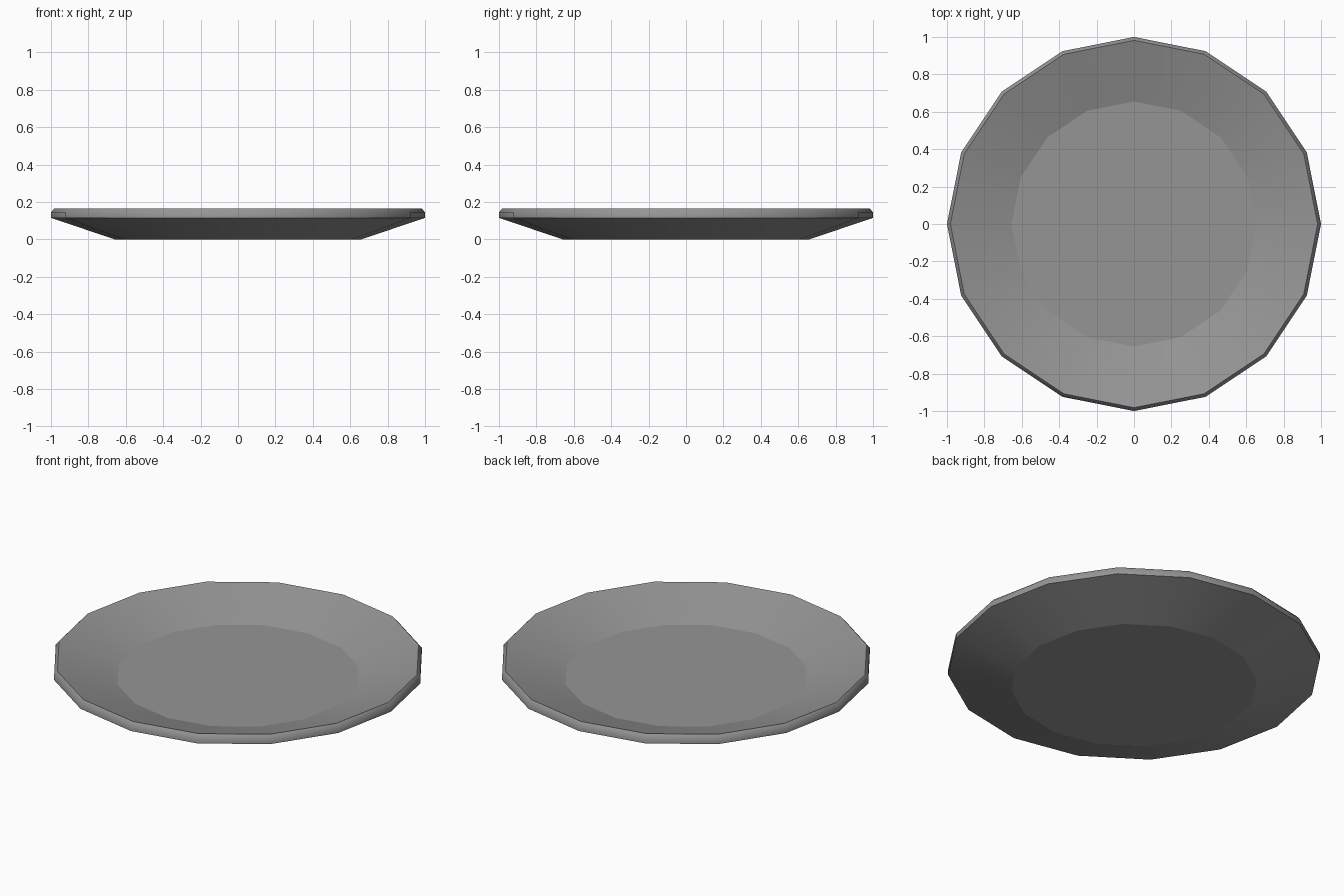
import bpy
import bmesh
import math

cube = bpy.data.objects.get("Cube")
if cube:
    bpy.data.objects.remove(cube, do_unlink=True)

SIDES = 16

# One grey material for the whole plate
grey = bpy.data.materials.new("plain grey")
grey.use_nodes = True
colour = (0.3, 0.3, 0.3, 1)
grey.diffuse_color = colour
bsdf = next(n for n in grey.node_tree.nodes if n.type == 'BSDF_PRINCIPLED')
bsdf.inputs["Base Color"].default_value = colour

# Cross-section from underside to floor: radius, height, sharp crease
profile = [
    (0.66, 0.0, True),      # base edge
    (1.0, 0.115, True),     # underside of the rim
    (1.0, 0.145, False),    # outer rim
    (0.982, 0.165, True),   # top of the rim
    (0.655, 0.06, True),    # floor edge
]

bm = bmesh.new()
rings = []
for radius, height, sharp in profile:
    ring = []
    for i in range(SIDES):
        a = math.tau * i / SIDES
        ring.append(bm.verts.new((radius * math.cos(a), radius * math.sin(a), height)))
    rings.append(ring)

# Walls between neighbouring rings
for low, high in zip(rings, rings[1:]):
    for i in range(SIDES):
        j = (i + 1) % SIDES
        bm.faces.new((low[i], low[j], high[j], high[i]))

# Flat base and floor
bm.faces.new(rings[0][::-1])
bm.faces.new(rings[-1])

# Smooth around the plate, crisp at the marked rings
for face in bm.faces:
    face.smooth = True
for ring, (radius, height, sharp) in zip(rings, profile):
    for i in range(SIDES):
        edge = bm.edges.get((ring[i], ring[(i + 1) % SIDES]))
        edge.smooth = not sharp

bmesh.ops.recalc_face_normals(bm, faces=bm.faces)
mesh = bpy.data.meshes.new("plate")
bm.to_mesh(mesh)
bm.free()
mesh.materials.append(grey)
plate = bpy.data.objects.new("plate", mesh)
bpy.context.collection.objects.link(plate)
